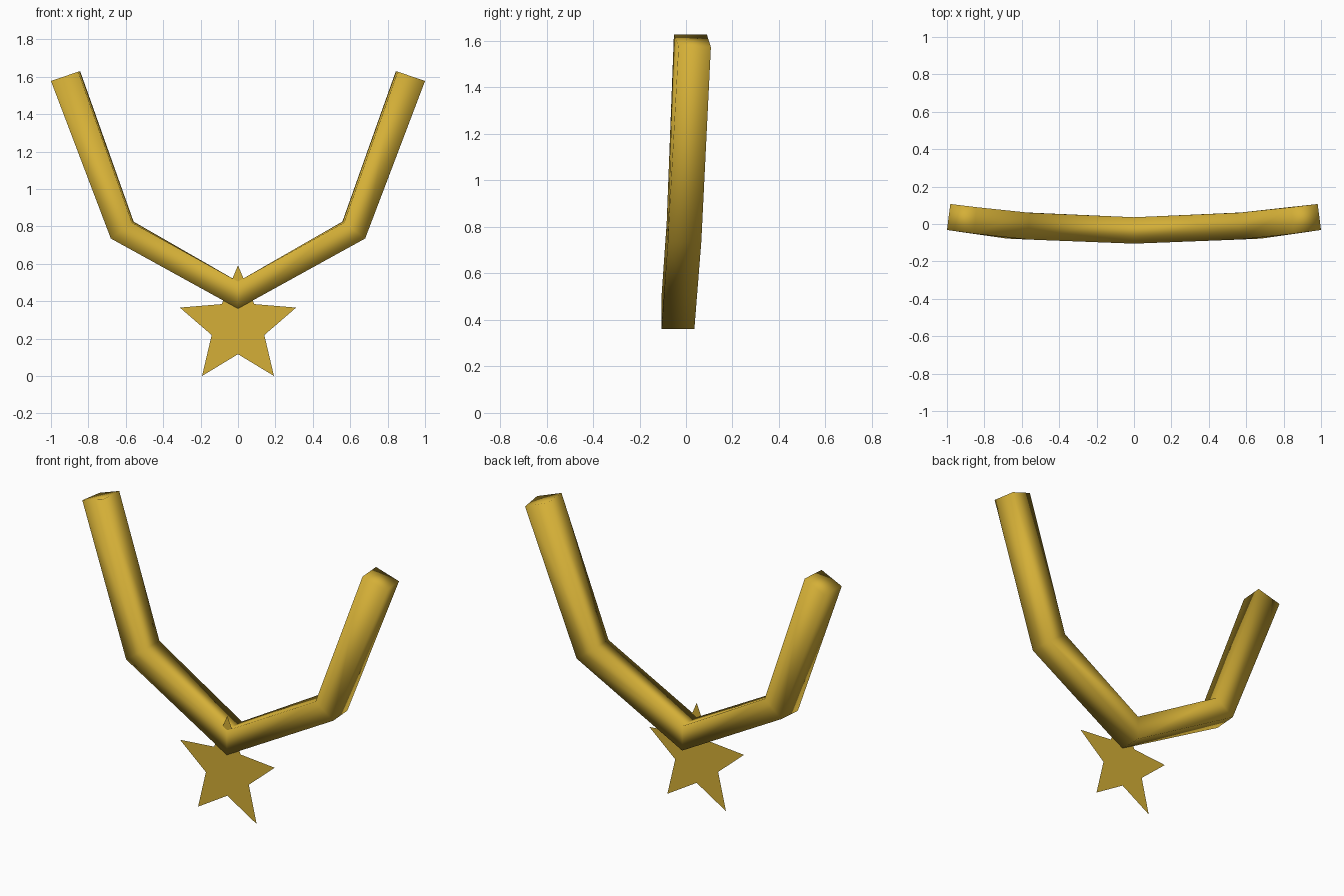
import bpy, bmesh, math

cube = bpy.data.objects.get("Cube")
if cube:
    bpy.data.objects.remove(cube, do_unlink=True)

gold = bpy.data.materials.new("gold")
gold.use_nodes = True
color = (0.66, 0.43, 0.038, 1)
gold.diffuse_color = color
gold.node_tree.nodes["Principled BSDF"].inputs["Base Color"].default_value = color


def make_object(name, bm, smooth):
    bmesh.ops.recalc_face_normals(bm, faces=bm.faces)
    for face in bm.faces:
        face.smooth = smooth
    mesh = bpy.data.meshes.new(name)
    bm.to_mesh(mesh)
    bm.free()
    mesh.materials.append(gold)
    obj = bpy.data.objects.new(name, mesh)
    bpy.context.collection.objects.link(obj)
    return obj


# Square cross-sections: outer front, inner front, inner back, outer back
middle = [(0, -0.105, 0.36), (0, -0.105, 0.505), (0, 0.036, 0.505), (0, 0.036, 0.36)]
bend = [(0.68, -0.078, 0.735), (0.567, -0.083, 0.82),
        (0.558, 0.06, 0.825), (0.672, 0.066, 0.738)]
tip = [(1, -0.032, 1.577), (0.854, -0.052, 1.627),
       (0.843, 0.09, 1.627), (0.982, 0.107, 1.573)]


def mirrored(section):
    return [(-x, y, z) for x, y, z in section]


# Bent necklace band, softly shaded and closed at both ends
bm = bmesh.new()
rings = [[bm.verts.new(p) for p in section]
         for section in (mirrored(tip), mirrored(bend), middle, bend, tip)]
for a, b in zip(rings, rings[1:]):
    for i in range(4):
        j = (i + 1) % 4
        bm.faces.new((a[i], a[j], b[j], b[i]))
bm.faces.new(rings[0])
bm.faces.new(rings[-1])
make_object("necklace_band", bm, True)

# Flat five-pointed star pendant
bm = bmesh.new()
points = []
for i in range(10):
    radius = 0.148 if i % 2 else 0.327
    angle = math.pi / 2 + i * math.pi / 5
    points.append(bm.verts.new((radius * math.cos(angle), -0.1,
                                0.2645 + radius * math.sin(angle))))
bm.faces.new(points)
make_object("star_pendant", bm, False)
